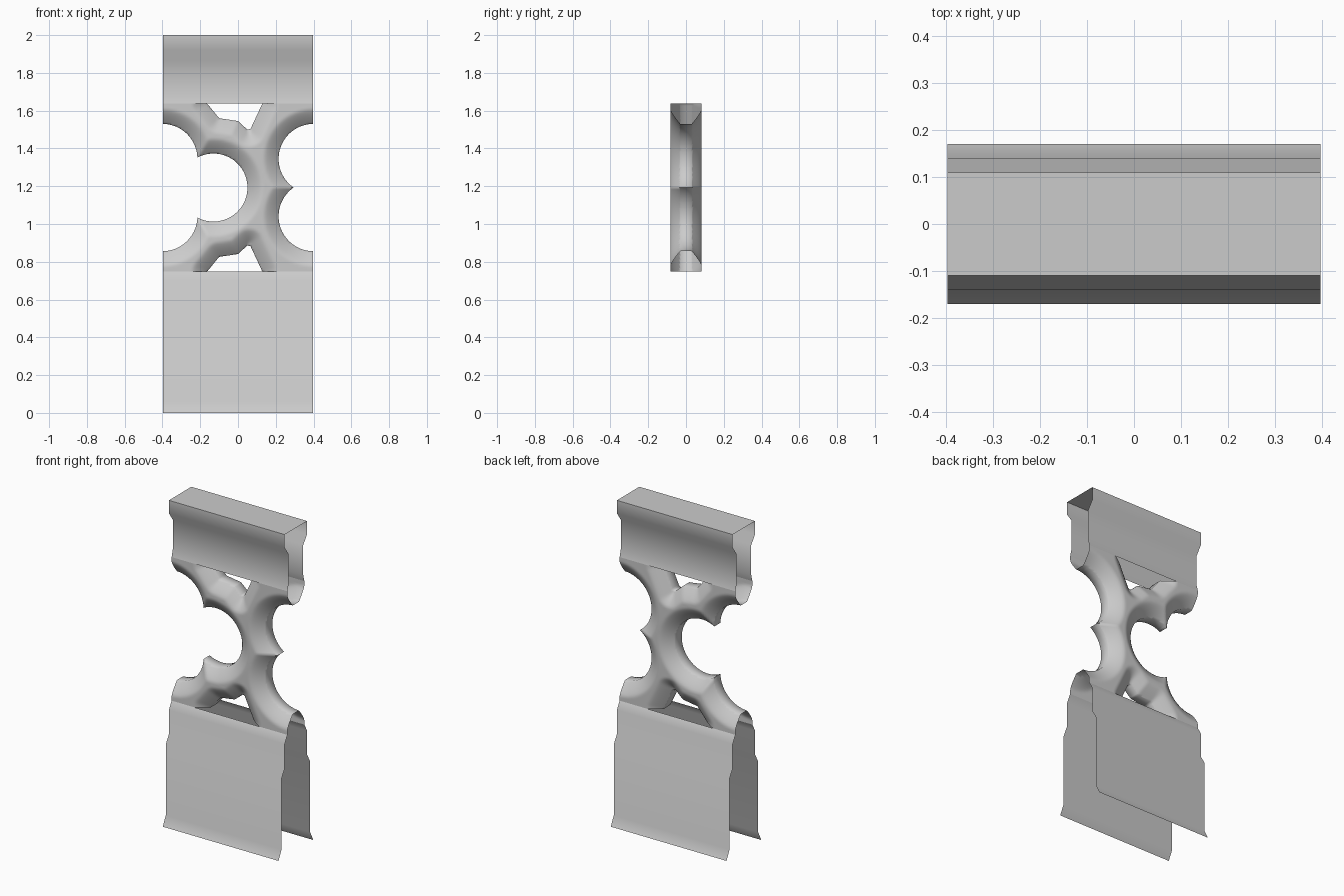
import bpy, bmesh, math
from mathutils import Vector

if "Cube" in bpy.data.objects:
    bpy.data.objects.remove(bpy.data.objects["Cube"])

HALF_X = 0.397
MID_Z, HALF_Z = 1.193, 0.445


def finish(name, bm, angle):
    bmesh.ops.recalc_face_normals(bm, faces=bm.faces)
    me = bpy.data.meshes.new(name)
    bm.to_mesh(me)
    bm.free()
    ob = bpy.data.objects.new(name, me)
    bpy.context.collection.objects.link(ob)
    bpy.ops.object.select_all(action='DESELECT')
    ob.select_set(True)
    bpy.context.view_layer.objects.active = ob
    bpy.ops.object.shade_smooth_by_angle(angle=math.radians(angle))
    return ob


def sheet(name, profiles):
    """Open shell: (y, z) profiles stretched along x."""
    bm = bmesh.new()
    for prof in profiles:
        rows = [[bm.verts.new((x, y, z)) for x in (-HALF_X, HALF_X)] for y, z in prof]
        for a, b in zip(rows, rows[1:]):
            bm.faces.new((a[0], a[1], b[1], b[0]))
    return finish(name, bm, 50)


def flip(prof):
    return [(-y, z) for y, z in prof]


# Handrail: one folded sheet, open at the ends and underneath
side = [(0.083, MID_Z + HALF_Z), (0.072, 1.68), (0.072, 1.865), (0.11, 1.92), (0.11, 2.0)]
sheet("handrail", [side + flip(side)[::-1]])

# Base: two separate stepped walls
wall = [(0.17, 0), (0.14, 0.06), (0.14, 0.50), (0.11, 0.55), (0.11, 0.70), (0.083, MID_Z - HALF_Z)]
sheet("base_walls", [wall, flip(wall)])

# Tracery openings, described for the upper half and mirrored about MID_Z
CIRCLES = [(-0.13, MID_Z, 0.18), (0.4, 1.345, 0.185), (-0.4, 1.345, 0.185)]
SPANDREL = [Vector(p) for p in
            [(-0.165, 1.64), (-0.10, 1.56), (0.0, 1.545), (0.06, 1.49), (0.13, 1.64), (0.13, 1.9), (-0.165, 1.9)]]


def poly_dist(p):
    best, inside = 9.0, False
    for a, b in zip(SPANDREL, SPANDREL[1:] + SPANDREL[:1]):
        ab = b - a
        t = max(0, min(1, (p - a).dot(ab) / ab.dot(ab)))
        best = min(best, (p - a - ab * t).length)
        if (a.y > p.y) != (b.y > p.y) and p.x < a.x + (p.y - a.y) / ab.y * ab.x:
            inside = not inside
    return -best if inside else best


def dist(x, z):
    """Distance to the nearest opening; negative inside it."""
    z = MID_Z + abs(z - MID_Z)
    d = min(math.hypot(x - cx, z - cz) - r for cx, cz, r in CIRCLES)
    return min(d, poly_dist(Vector((x, z))))


def to_edge(x, z):
    """Push a point out of an opening onto its rim."""
    e = 1e-4
    for _ in range(4):
        d = dist(x, z)
        if d >= -1e-6:
            break
        g = Vector((dist(x + e, z) - dist(x - e, z), dist(x, z + e) - dist(x, z - e)))
        if g.length < 1e-6:
            break
        g.normalize()
        x, z = x - g.x * d, z - g.y * d
    return max(-HALF_X, min(HALF_X, x)), max(MID_Z - HALF_Z, min(MID_Z + HALF_Z, z))


# Tracery: grid trimmed to the openings, swelling towards the middle of each bar
NX, NZ = 72, 80
pts, ds = {}, {}
for i in range(NX + 1):
    for j in range(NZ + 1):
        x = HALF_X * (2 * i / NX - 1)
        z = MID_Z + HALF_Z * (2 * j / NZ - 1)
        pts[i, j], ds[i, j] = (x, z), dist(x, z)

bm = bmesh.new()
front, back = {}, {}
for i in range(NX):
    for j in range(NZ):
        keys = [(i, j), (i + 1, j), (i + 1, j + 1), (i, j + 1)]
        if max(ds[k] for k in keys) <= 0.0005:
            continue
        for k in keys:
            if k not in front:
                x, z = to_edge(*pts[k]) if ds[k] < 0 else pts[k]
                t = max(0, min(1, dist(x, z) / 0.08))
                y = 0.03 + 0.053 * (1 - (1 - t) ** 1.3)
                front[k] = bm.verts.new((x, -y, z))
                back[k] = bm.verts.new((x, y, z))
        bm.faces.new([front[k] for k in keys])
        bm.faces.new([back[k] for k in reversed(keys)])

# Rims of the openings join front and back; the outer border stays open
partner = {front[k]: back[k] for k in front}
for e in [e for e in bm.edges if e.is_boundary]:
    a, b = e.verts
    if a in partner and b in partner and ds is not None:
        if all(dist(v.co.x, v.co.z) < 0.003 for v in (a, b)):
            bm.faces.new((a, b, partner[b], partner[a]))
bmesh.ops.remove_doubles(bm, verts=bm.verts, dist=2e-4)
finish("tracery", bm, 60)
